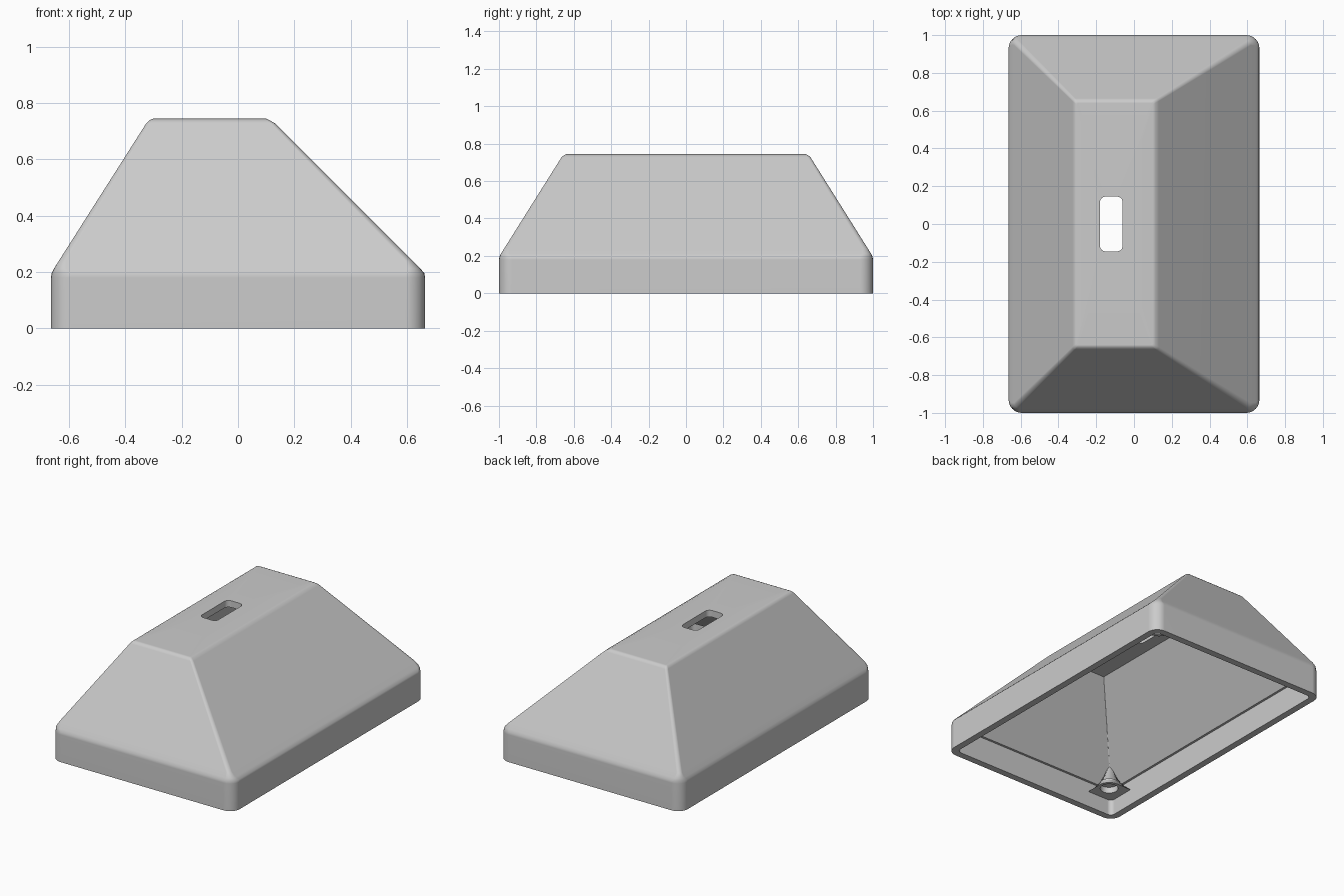
import bpy, bmesh, math

if "Cube" in bpy.data.objects:
    bpy.data.objects.remove(bpy.data.objects["Cube"])

grey = bpy.data.materials.new("light_grey")
grey.diffuse_color = (0.6, 0.6, 0.6, 1)
grey.use_nodes = True
grey.node_tree.nodes["Principled BSDF"].inputs["Base Color"].default_value = grey.diffuse_color

HX, HY = 0.664, 1.0                      # half size of the base
TOP = (-0.315, 0.115, -0.655, 0.655)     # top rectangle before rounding
Z0, Z1 = 0.195, 0.744                    # foot of the slopes, top


def loop(x0, x1, y0, y1, r, z, n=6):
    """Rounded rectangle, counter-clockwise."""
    pts = []
    for i, (cx, cy) in enumerate([(x1 - r, y1 - r), (x0 + r, y1 - r),
                                  (x0 + r, y0 + r), (x1 - r, y0 + r)]):
        for k in range(n + 1):
            a = math.pi / 2 * (i + k / n)
            pts.append((cx + r * math.cos(a), cy + r * math.sin(a), z))
    return pts


def base(inset, r, z):
    return loop(-HX + inset, HX - inset, -HY + inset, HY - inset, r, z)


def slope(z, r):
    """Outer outline part way up the sloping sides."""
    t = (z - Z0) / (Z1 - Z0)
    b = (-HX, HX, -HY, HY)
    return loop(*[p + (q - p) * t for p, q in zip(b, TOP)], r, z)


def ring_loft(name, loops):
    """Skin a closed cycle of loops into one solid object."""
    bm = bmesh.new()
    rows = [[bm.verts.new(p) for p in lp] for lp in loops]
    for i, a in enumerate(rows):
        b = rows[(i + 1) % len(rows)]
        for j in range(len(a)):
            k = (j + 1) % len(a)
            bm.faces.new((a[j], a[k], b[k], b[j]))
    return finish(name, bm)


def finish(name, bm):
    bmesh.ops.recalc_face_normals(bm, faces=bm.faces)
    me = bpy.data.meshes.new(name)
    bm.to_mesh(me)
    bm.free()
    me.materials.append(grey)
    ob = bpy.data.objects.new(name, me)
    bpy.context.collection.objects.link(ob)
    bpy.ops.object.select_all(action='DESELECT')
    bpy.context.view_layer.objects.active = ob
    ob.select_set(True)
    bpy.ops.object.shade_smooth_by_angle(angle=math.radians(30))
    wn = ob.modifiers.new("flat_normals", 'WEIGHTED_NORMAL')
    wn.keep_sharp = True
    return ob


# Hollow housing: outside, rim, inside, ceiling and slot in one cycle
slot = (-0.18, -0.06, -0.145, 0.145, 0.03)
ring_loft("housing", [
    base(0, 0.07, 0),
    base(0, 0.07, 0.18),
    base(0.003, 0.067, 0.196),
    slope(0.212, 0.045),
    slope(0.24, 0.025),
    slope(0.727, 0.015),
    loop(-0.315, 0.113, -0.653, 0.653, 0.012, 0.738),
    loop(-0.302, 0.100, -0.640, 0.640, 0.008, Z1),
    loop(*slot, Z1),
    loop(*slot, 0.70),
    loop(-0.263, 0.07, -0.603, 0.603, 0.003, 0.70),   # ceiling
    base(0.06, 0.005, 0.17),                          # small ledge
    base(0.045, 0.03, 0.17),
    base(0.045, 0.03, 0),                             # rim
])


def boss(name, sx, sy, kx, ky):
    """Tapered corner boss with a blind hole; kx, ky are roof slopes."""
    n, d, r, hole, start, low = 40, 0.12, 0.075, 0.055, 0.035, 0.105

    def place(u, v, z):
        return (sx * (HX - start - u), sy * (HY - start - v), z)
    rim, roof, hole_rim, hole_end = [], [], [], []
    for i in range(n):
        a = 2 * math.pi * i / n
        c, s = math.cos(a), math.sin(a)
        if c >= -1e-6 and s >= -1e-6:
            q = r
        else:
            q = min((r if w > 0 else d) / max(abs(w), 1e-6) for w in (c, s))
        u, v = d + q * c, d + q * s
        rim.append(place(u, v, low))
        u, v = u * 0.52, v * 0.52
        z = 0.19 + min(kx * (u + start - 0.06), ky * (v + start - 0.06))
        roof.append(place(u, v, z))
        u, v = d + hole * c, d + hole * s
        hole_rim.append(place(u, v, low))
        hole_end.append(place(u, v, low + 0.04))
    bm = bmesh.new()
    rows = [[bm.verts.new(p) for p in lp] for lp in (roof, rim, hole_rim, hole_end)]
    for a, b in zip(rows, rows[1:]):
        for j in range(n):
            k = (j + 1) % n
            bm.faces.new((a[j], a[k], b[k], b[j]))
    bm.faces.new(rows[0])
    bm.faces.new(rows[3])
    finish(name, bm)


# Bosses in two opposite corners
boss("front_left_boss", -1, -1, 1.55, 1.57)
boss("back_right_boss", 1, 1, 0.99, 1.57)
